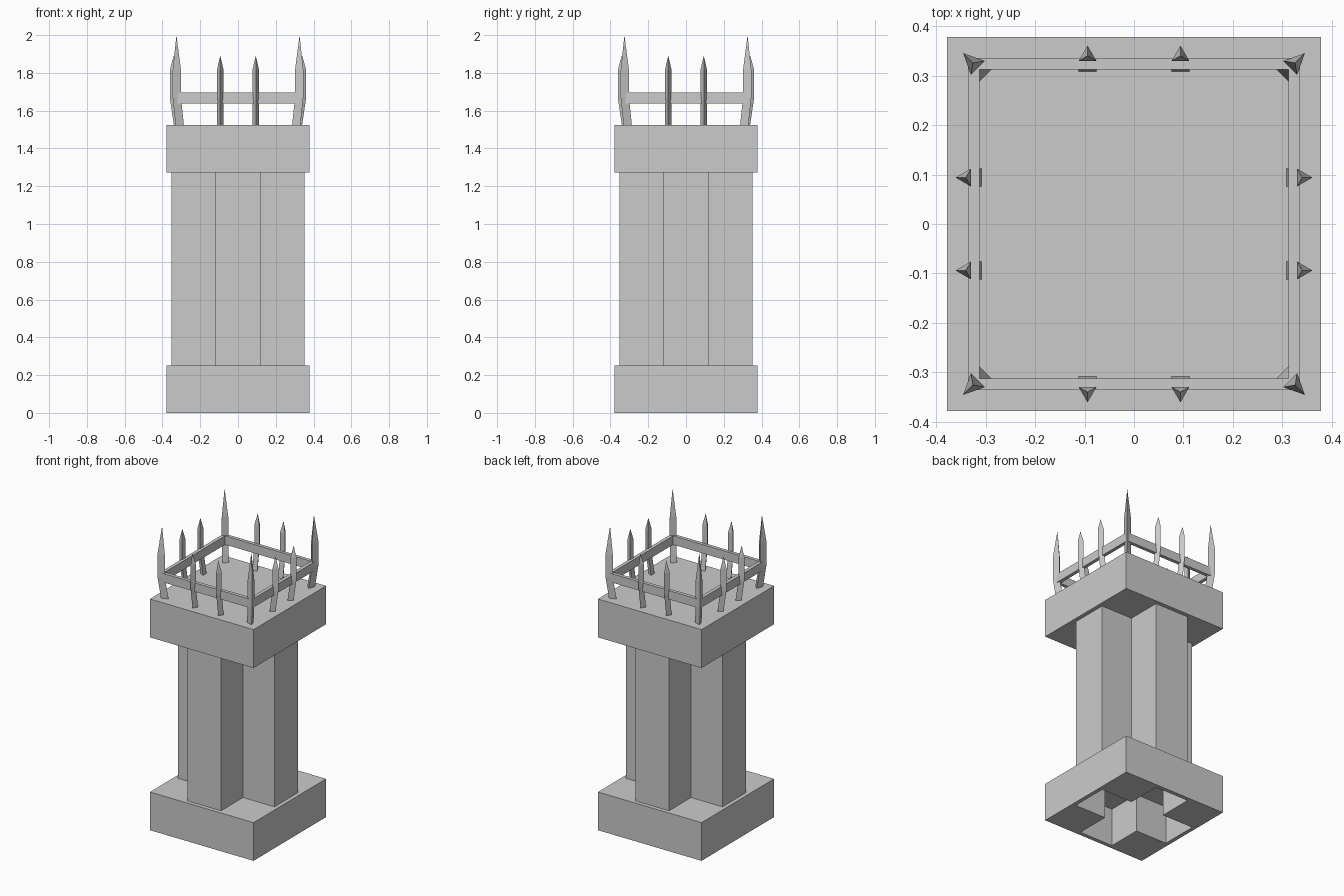
import bpy, bmesh
from math import pi
from mathutils import Matrix, Vector

cube = bpy.data.objects.get("Cube")
if cube:
    bpy.data.objects.remove(cube, do_unlink=True)

stone = bpy.data.materials.new("plain_grey")
stone.use_nodes = True
GREY = (0.6, 0.6, 0.6, 1)
stone.diffuse_color = GREY
stone.node_tree.nodes["Principled BSDF"].inputs["Base Color"].default_value = GREY


def finish(name, bm):
    bmesh.ops.recalc_face_normals(bm, faces=bm.faces)
    mesh = bpy.data.meshes.new(name)
    bm.to_mesh(mesh)
    bm.free()
    mesh.materials.append(stone)
    obj = bpy.data.objects.new(name, mesh)
    bpy.context.collection.objects.link(obj)
    return obj


def loft(name, rings):
    """Join rings of points; a one-point ring makes a tip. Ends are capped."""
    bm = bmesh.new()
    loops = [[bm.verts.new(p) for p in ring] for ring in rings]
    for a, b in zip(loops, loops[1:]):
        for i in range(len(a)):
            j = (i + 1) % len(a)
            bm.faces.new((a[i], a[j], b[0]) if len(b) == 1 else (a[i], a[j], b[j], b[i]))
    for end in (loops[0], loops[-1]):
        if len(end) > 2:
            bm.faces.new(end)
    return finish(name, bm)


def square(r, z):
    return [(-r, -r, z), (r, -r, z), (r, r, z), (-r, r, z)]


def cross(z, long=0.352, short=0.123):
    """Plus-shaped outline, one arm at a time."""
    arm = [(short, -short), (long, -short), (long, short)]
    return [(Matrix.Rotation(k * pi / 2, 3, 'Z') @ Vector((x, y, z)))
            for k in range(4) for x, y in arm]


# Cross-shaped shaft and capital slab
BASE_TOP, CAP_LOW, CAP_TOP, SLAB = 0.252, 1.272, 1.525, 0.378
loft("shaft", [cross(BASE_TOP), cross(CAP_LOW)])
loft("capital", [square(SLAB, CAP_LOW), square(SLAB, CAP_TOP)])

# Plinth with a cross-shaped hollow underneath, closed by the shaft's end
plinth = loft("plinth", [square(SLAB, 0), square(SLAB, BASE_TOP)])
cutter = loft("plinth_cutter", [cross(-0.1), cross(BASE_TOP - 0.001)])
cutter.hide_render = True
cutter.hide_viewport = True
cut = plinth.modifiers.new("hollow", 'BOOLEAN')
cut.operation = 'DIFFERENCE'
cut.solver = 'EXACT'
cut.object = cutter
bpy.context.view_layer.objects.active = plinth
bpy.ops.object.modifier_apply(modifier="hollow")
bpy.data.objects.remove(cutter, do_unlink=True)

# Square rail: a closed tube of four flat bands
IN, OUT, LOW, HIGH = 0.313, 0.336, 1.637, 1.695
bm = bmesh.new()
bands = [[bm.verts.new(p) for p in square(r, z)]
         for r, z in ((IN, LOW), (OUT, LOW), (OUT, HIGH), (IN, HIGH))]
for a, b in zip(bands, bands[1:] + bands[:1]):
    for i in range(4):
        j = (i + 1) % 4
        bm.faces.new((a[i], a[j], b[j], b[i]))
finish("rail", bm)


def spike(name, angle, side, inner, width, depth, tip):
    """Three-sided spike leaning out to the rail, then upright to a point."""
    turn = Matrix.Rotation(angle, 3, 'Z')

    def section(r, z):
        return [turn @ Vector(p) for p in
                ((r, side - width / 2, z), (r + depth, side, z), (r, side + width / 2, z))]

    lean = 0.023
    top = turn @ Vector((inner + lean + depth / 3, side, tip))
    loft(name, [section(inner, CAP_TOP - 0.01), section(inner + lean, 1.67),
                section(inner + lean, 1.815), [top]])


# Tall spikes on the corners, a pair of short ones along each side
for k, name in enumerate(("left", "back", "right", "front")):
    quarter = k * pi / 2
    spike(f"corner_spike_{k + 1}", quarter + pi / 4, 0, 0.424, 0.04, 0.042, 2.0)
    for s in (-1, 1):
        spike(f"{name}_spike_{'a' if s < 0 else 'b'}", quarter, s * 0.094,
              0.307, 0.036, 0.031, 1.89)
